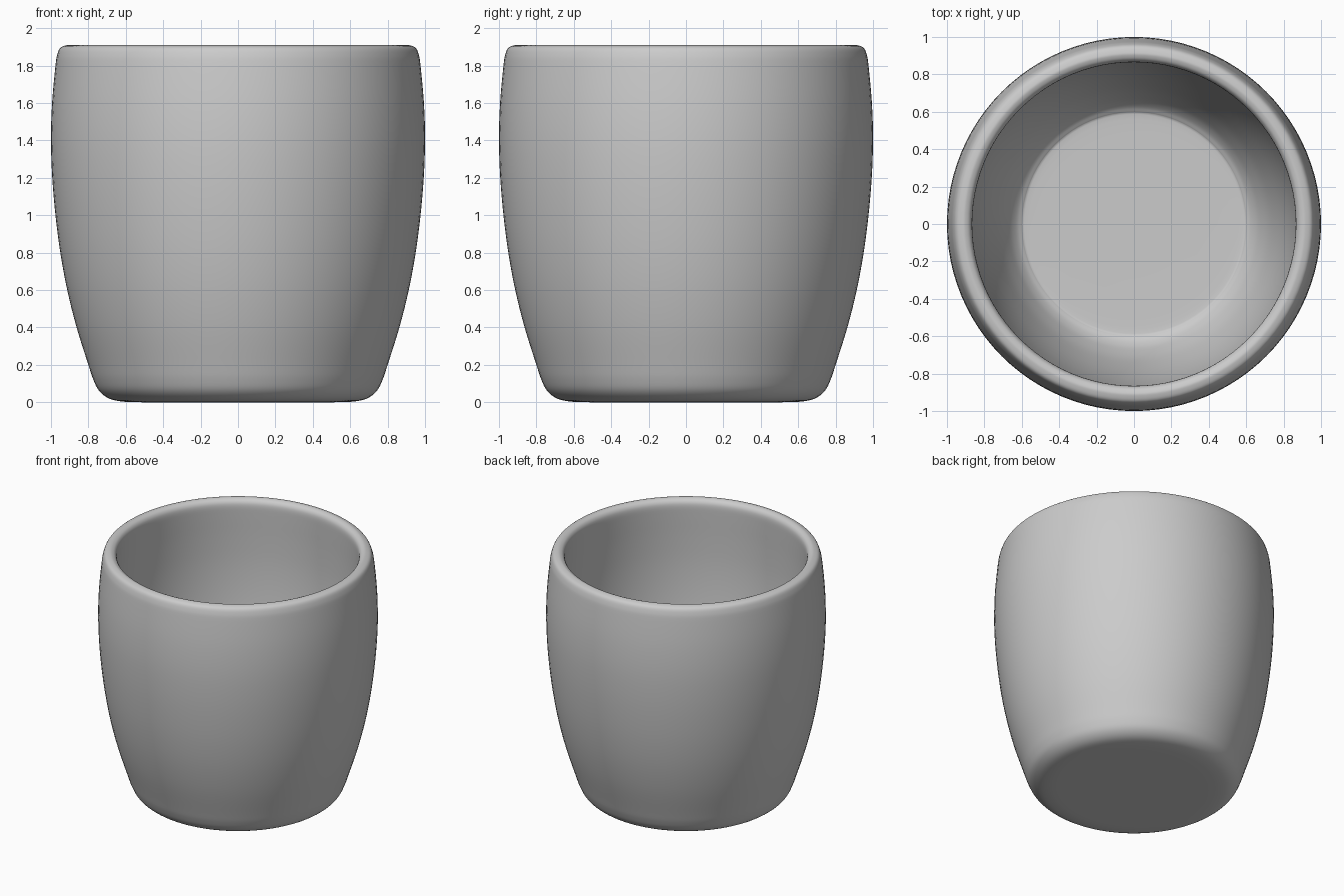
import bpy, bmesh
from math import tau
from mathutils import Vector

cube = bpy.data.objects.get("Cube")
if cube:
    bpy.data.objects.remove(cube)

# Glaze colour
clay = bpy.data.materials.new("plain grey")
clay.use_nodes = True
grey = (0.6, 0.6, 0.6, 1)
clay.diffuse_color = grey
clay.node_tree.nodes["Principled BSDF"].inputs["Base Color"].default_value = grey


def smooth_path(points, steps=4):
    """Catmull-Rom curve through (radius, height) points."""
    p = [Vector((r, 0, z)) for r, z in points]
    p = [p[0]] + p + [p[-1]]
    path = []
    for a, b, c, d in zip(p, p[1:], p[2:], p[3:]):
        for i in range(steps):
            t = i / steps
            path.append(b + 0.5 * t * (c - a + t * (2*a - 5*b + 4*c - d + t * (3*(b - c) + d - a))))
    return path + [p[-1]]


def lathe(name, points, material, segments=96):
    bm = bmesh.new()
    verts = [bm.verts.new(co) for co in smooth_path(points)]
    edges = [bm.edges.new(pair) for pair in zip(verts, verts[1:])]
    bmesh.ops.spin(bm, geom=verts + edges, cent=(0, 0, 0), axis=(0, 0, 1),
                   angle=tau, steps=segments, use_merge=False)
    bmesh.ops.remove_doubles(bm, verts=bm.verts, dist=0.0005)
    bmesh.ops.recalc_face_normals(bm, faces=bm.faces)
    mesh = bpy.data.meshes.new(name)
    bm.to_mesh(mesh)
    bm.free()
    mesh.materials.append(material)
    mesh.shade_smooth()
    obj = bpy.data.objects.new(name, mesh)
    bpy.context.collection.objects.link(obj)
    return obj


# Cross-section: underside, bulging outer wall, rolled rim, inner wall, floor
base = [(0, 0), (0.3, 0), (0.52, 0), (0.62, 0.004), (0.69, 0.02), (0.742, 0.06), (0.773, 0.12)]
outside = [(0.8, 0.2), (0.863, 0.4), (0.913, 0.6), (0.95, 0.8), (0.976, 1.0),
           (0.993, 1.2), (1.0, 1.4), (0.994, 1.6), (0.976, 1.8)]
rim = [(0.966, 1.86), (0.95, 1.895), (0.92, 1.908), (0.9, 1.907), (0.878, 1.893), (0.866, 1.86)]
inside = [(0.867, 1.78), (0.874, 1.6), (0.877, 1.4), (0.87, 1.2), (0.853, 1.0),
          (0.826, 0.8), (0.785, 0.6), (0.727, 0.4), (0.675, 0.28)]
floor = [(0.64, 0.225), (0.605, 0.195), (0.56, 0.185), (0.3, 0.183), (0, 0.183)]

lathe("pot", base + outside + rim + inside + floor, clay)
